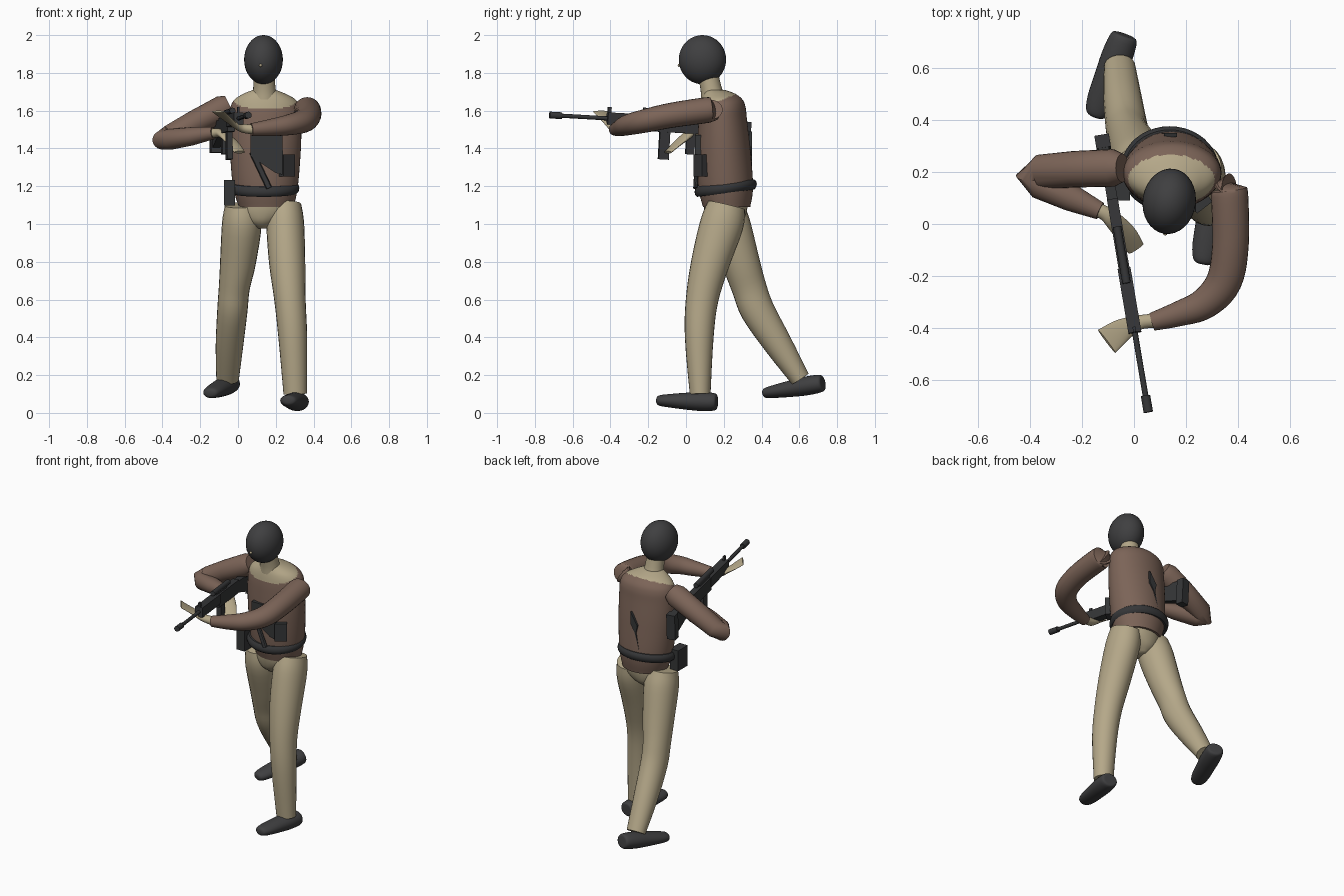
import bpy, bmesh, math
from mathutils import Vector, Matrix

if "Cube" in bpy.data.objects:
    bpy.data.objects.remove(bpy.data.objects["Cube"], do_unlink=True)


def material(name, r, g, b):
    m = bpy.data.materials.new(name)
    m.use_nodes = True
    m.diffuse_color = (r, g, b, 1)
    m.node_tree.nodes["Principled BSDF"].inputs["Base Color"].default_value = (r, g, b, 1)
    return m


KHAKI = material("khaki cloth", 0.46, 0.39, 0.25)
BROWN = material("brown cloth", 0.2, 0.127, 0.096)
CHARCOAL = material("charcoal", 0.05, 0.05, 0.052)
BLACK = material("gear black", 0.036, 0.037, 0.039)


def finish(name, bm, *mats, smooth=True):
    bmesh.ops.recalc_face_normals(bm, faces=bm.faces[:])
    mesh = bpy.data.meshes.new(name)
    bm.to_mesh(mesh)
    bm.free()
    for m in mats:
        mesh.materials.append(m)
    ob = bpy.data.objects.new(name, mesh)
    bpy.context.collection.objects.link(ob)
    if smooth:
        bpy.ops.object.select_all(action='DESELECT')
        ob.select_set(True)
        bpy.context.view_layer.objects.active = ob
        bpy.ops.object.shade_smooth_by_angle(angle=math.radians(40))
    return ob


def spline(rows, steps):
    """Catmull-Rom interpolation of path rows."""
    rows = [Vector(r) for r in rows]
    ext = [rows[0]] + rows + [rows[-1]]
    out = []
    for i in range(len(rows) - 1):
        p, q, r, s = ext[i:i + 4]
        for k in range(steps):
            t = k / steps
            out.append(0.5 * (2 * q + (r - p) * t + (2 * p - 5 * q + 4 * r - s) * t * t
                              + (3 * q - p - 3 * r + s) * t ** 3))
    return out + [rows[-1]]


def loft(name, rows, mat, ref=(0, 0, 1), steps=4, segs=24, level=False):
    """Elliptical rings (x, y, z, side radius, other radius) along a path."""
    rows = spline(rows, steps) if steps > 1 else [Vector(r) for r in rows]
    pos = [Vector(r[:3]) for r in rows]
    bm = bmesh.new()
    rings = []
    for i, row in enumerate(rows):
        t = pos[min(i + 1, len(pos) - 1)] - pos[max(i - 1, 0)]
        a, b = Vector((1, 0, 0)), Vector((0, 1, 0))
        if not level:
            t.normalize()
            a = Vector(ref).cross(t).normalized()
            b = t.cross(a)
        rings.append([bm.verts.new(pos[i] + a * row[3] * math.cos(w) + b * row[4] * math.sin(w))
                      for w in (2 * math.pi * k / segs for k in range(segs))])
    for lo, hi in zip(rings, rings[1:]):
        for k in range(segs):
            n = (k + 1) % segs
            bm.faces.new((lo[k], lo[n], hi[n], hi[k]))
    bm.faces.new(rings[0])
    bm.faces.new(rings[-1])
    return finish(name, bm, mat)


def box(name, center, size, mat, frame=Matrix(), turn=0):
    bm = bmesh.new()
    bmesh.ops.create_cube(bm, size=1, matrix=frame @ Matrix.Translation(center)
                          @ Matrix.Rotation(turn, 4, 'Z') @ Matrix.Diagonal((*size, 1)))
    return finish(name, bm, mat, smooth=False)


def prism(name, outline, depth, mat, place):
    """Outline in a local plane, extruded along local z and placed by place(u, v, w)."""
    bm = bmesh.new()
    a, b = [[bm.verts.new(place(u, v, w)) for u, v in outline] for w in depth]
    bm.faces.new(a)
    bm.faces.new(b)
    for k in range(len(a)):
        n = (k + 1) % len(a)
        bm.faces.new((a[k], a[n], b[n], b[k]))
    return finish(name, bm, mat, smooth=False)


def ball(name, center, size, mat, tilt=0):
    bm = bmesh.new()
    bmesh.ops.create_uvsphere(bm, u_segments=32, v_segments=20, radius=1,
                              matrix=Matrix.Translation(center) @ Matrix.Rotation(tilt, 4, 'Z')
                              @ Matrix.Diagonal((*size, 1)))
    return finish(name, bm, mat)


# Head and neck
ball("head", (.135, .087, 1.87), (.102, .126, .13), CHARCOAL, -.15)
ball("nose", (.12, -.036, 1.84), (.008, .008, .008), KHAKI)
loft("neck", [(.14, .15, 1.66, .07, .07), (.14, .135, 1.71, .06, .058),
              (.137, .115, 1.8, .055, .055)], KHAKI, level=True)

# Torso with a lighter yoke above a slanted line
torso = loft("torso", [(.15, .215, 1.09, .145, .125), (.145, .21, 1.2, .172, .145),
                       (.145, .2, 1.4, .188, .14), (.145, .195, 1.55, .19, .128),
                       (.145, .195, 1.62, .184, .12), (.143, .19, 1.66, .16, .108),
                       (.14, .175, 1.69, .11, .085), (.14, .15, 1.71, .06, .055)],
             BROWN, steps=7, segs=48, level=True)
torso.data.materials.append(KHAKI)
for f in torso.data.polygons:
    if f.center.z > 1.612 + .4 * (f.center.y - .08):
        f.material_index = 1

# Pelvis, legs and boots
loft("pelvis", [(.15, .21, 1.12, .14, .12), (.145, .21, 1.06, .14, .11),
                (.13, .21, 1.01, .09, .09), (.13, .21, .975, .03, .05)], KHAKI, level=True)
FORE = (0, 1, 0)
loft("left_leg", [(.245, .215, 1.1, .09, .1), (.25, .19, 1.0, .1, .115), (.26, .13, .8, .096, .102),
                  (.275, .085, .6, .083, .086), (.29, .07, .4, .076, .076),
                  (.303, .075, .1, .062, .055)], KHAKI, FORE)
loft("right_leg", [(.02, .21, 1.1, .09, .09), (.02, .23, 1.0, .105, .11), (0, .29, .8, .095, .1),
                   (-.02, .335, .66, .082, .092), (-.03, .38, .54, .08, .09),
                   (-.045, .49, .36, .073, .075), (-.055, .605, .18, .06, .052)], KHAKI, FORE)


def boot(name, heel, toe):
    heel, toe = Vector(heel), Vector(toe)
    rows = [(0, .03, .025), (.03, .052, .045), (.25, .06, .05), (.5, .058, .045),
            (.8, .054, .035), (.96, .04, .027), (1, .018, .014)]
    loft(name, [(*heel.lerp(toe, t), a, b) for t, a, b in rows], CHARCOAL)


boot("left_boot", (.325, .163, .058), (.265, -.155, .066))
boot("right_boot", (-.035, .725, .158), (-.15, .41, .103))

# Sleeves
loft("left_sleeve", [(.365, .13, 1.605, .064, .06), (.367, .11, 1.603, .071, .068),
                     (.37, -.08, 1.575, .07, .066), (.345, -.22, 1.545, .068, .062),
                     (.27, -.305, 1.525, .06, .055), (.17, -.345, 1.51, .048, .045),
                     (.07, -.375, 1.5, .035, .033)], BROWN, steps=5)
loft("right_sleeve", [(-.045, .215, 1.63, .055, .055), (-.08, .215, 1.612, .072, .07),
                      (-.23, .21, 1.535, .07, .066), (-.36, .2, 1.465, .066, .06),
                      (-.395, .185, 1.445, .058, .055), (-.36, .155, 1.448, .06, .055),
                      (-.24, .1, 1.465, .052, .048), (-.13, .05, 1.482, .034, .033)],
     BROWN, steps=1)

# Hands, flattened toward the fingers
loft("left_hand", [(.09, -.37, 1.5, .028, .026), (.035, -.375, 1.505, .027, .024),
                   (.0, -.385, 1.515, .032, .018), (-.05, -.41, 1.55, .045, .01),
                   (-.105, -.45, 1.595, .055, .006)], KHAKI)
loft("right_hand", [(-.15, .06, 1.48, .028, .026), (-.11, .04, 1.482, .028, .024),
                    (-.08, .015, 1.475, .034, .02), (-.03, -.04, 1.43, .04, .012),
                    (.008, -.095, 1.38, .034, .008)], KHAKI)

# Belt, higher at the back
bm = bmesh.new()
N, M = 40, 10
grid = []
for i in range(N):
    w = 2 * math.pi * i / N
    grid.append([])
    for j in range(M):
        v = 2 * math.pi * j / M
        r = .02 * math.cos(v)
        y = math.sin(w) * (.145 + r)
        grid[i].append(bm.verts.new((.137 + math.cos(w) * (.168 + r), .21 + y,
                                     1.19 + .13 * y + .028 * math.sin(v))))
for i in range(N):
    for j in range(M):
        a, b = grid[i], grid[(i + 1) % N]
        bm.faces.new((a[j], b[j], b[(j + 1) % M], a[(j + 1) % M]))
finish("belt", bm, BLACK)

# Pouches, chest panel, strap and back blade
box("hip_pouch", (-.045, .14, 1.165), (.06, .1, .135), BLACK)
box("chest_pouch", (.255, .085, 1.31), (.075, .055, .115), BLACK, turn=.65)
prism("chest_panel", [(.065, 1.47), (.235, 1.47), (.24, 1.26), (.2, 1.27), (.065, 1.36)],
      (.048, .085), BLACK, lambda u, v, w: (u, w, v))
loft("chest_strap", [(.075, .062, 1.38, .016, .012), (.165, .05, 1.19, .016, .012)],
     BLACK, FORE, steps=1, segs=8)
prism("back_blade", [(.1, 1.24), (.125, 1.36), (.115, 1.41), (.165, 1.49), (.165, 1.41), (.135, 1.36)],
      (.333, .349), BLACK, lambda u, v, w: (u, w, v))

# Rifle in its own frame: x runs back from the muzzle, z is up
muzzle, butt = Vector((.055, -.722, 1.577)), Vector((-.125, .345, 1.515))
axis = (butt - muzzle).normalized()
side = Vector((0, 0, 1)).cross(axis).normalized()
RIFLE = Matrix((axis, side, axis.cross(side))).transposed().to_4x4()
RIFLE.translation = muzzle


def rod(name, start, end, r, z=0):
    rows = [(*(RIFLE @ Vector((s, 0, z))), r, r) for s in (start, end)]
    loft(name, rows, BLACK, steps=1, segs=12)


rod("flash_hider", 0, .065, .018)
rod("barrel", .06, .33, .011)
rod("sight_tube", .5, .72, .016, .052)
for name, start, end, width, low, high in [
        ("handguard", .31, .56, .05, -.032, .032), ("receiver", .55, .83, .042, -.055, .03),
        ("sight_mount", .54, .68, .02, .02, .05), ("front_sight", .31, .33, .012, .03, .06),
        ("magazine", .595, .65, .03, -.2, -.04), ("grip", .74, .785, .032, -.165, -.04),
        ("butt_plate", 1.03, 1.08, .056, -.14, .025)]:
    box(name, ((start + end) / 2, 0, (low + high) / 2), (end - start, width, high - low), BLACK, RIFLE)
prism("stock", [(.82, .02), (1.05, .022), (1.05, -.12), (.82, -.05)], (-.02, .02), BLACK,
      lambda u, v, w: RIFLE @ Vector((u, w, v)))
